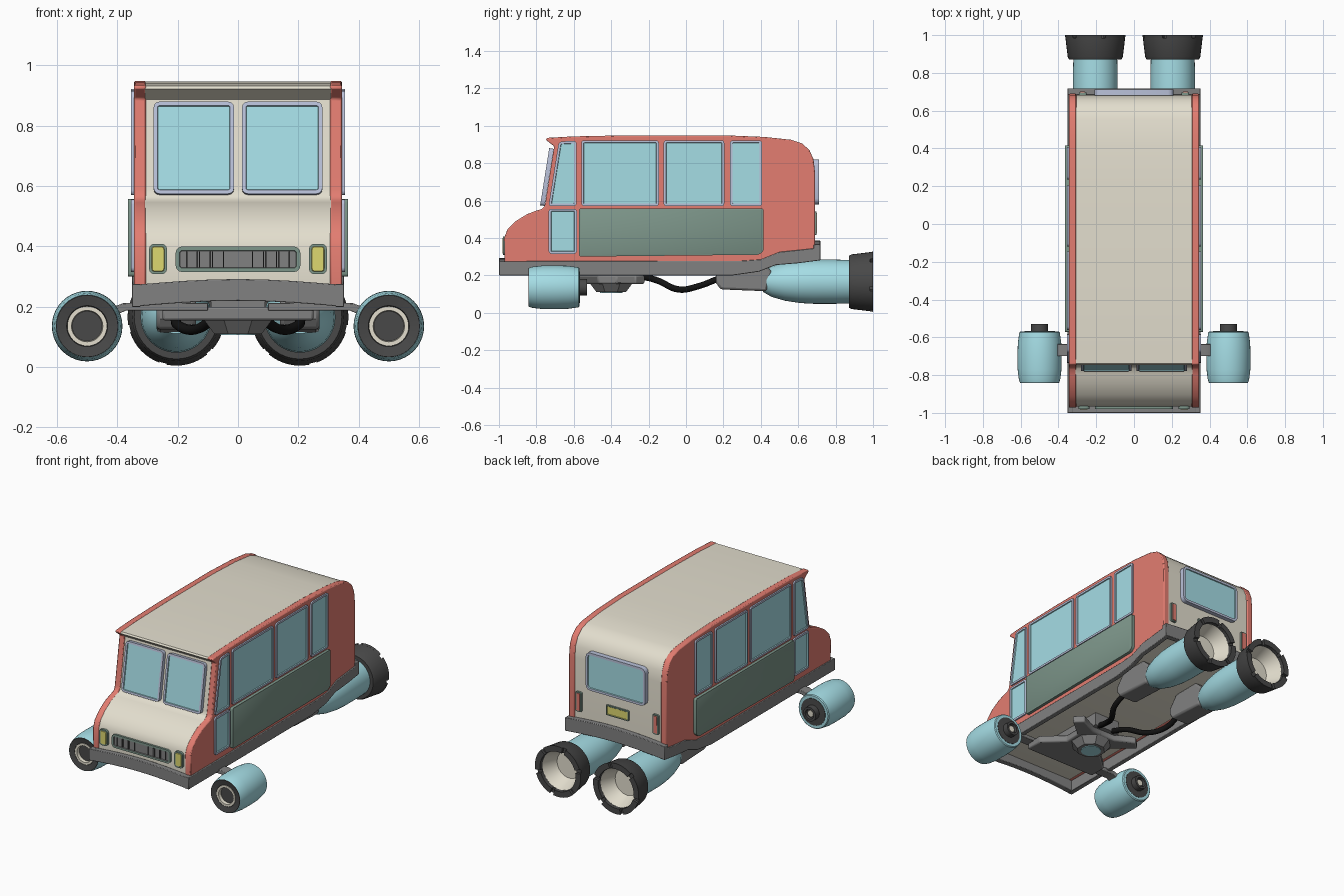
import bpy, bmesh
from math import radians, pi, cos, sin
from mathutils import Matrix, Vector

cube = bpy.data.objects.get("Cube")
if cube:
    bpy.data.objects.remove(cube, do_unlink=True)


def material(name, r, g, b):
    lin = [((c / 255 + 0.055) / 1.055) ** 2.4 for c in (r, g, b)] + [1]
    m = bpy.data.materials.new(name)
    m.use_nodes = True
    m.diffuse_color = lin
    m.node_tree.nodes["Principled BSDF"].inputs["Base Color"].default_value = lin
    return m


RED = material("coral red", 227, 125, 113)
CREAM = material("cream", 227, 222, 206)
CYAN = material("pale cyan", 165, 221, 229)
GREEN = material("sage green", 125, 150, 138)
LILAC = material("lilac trim", 186, 194, 218)
GREY = material("mid grey", 129, 129, 129)
DARK = material("dark grey", 72, 72, 72)
YELLOW = material("lamp yellow", 222, 216, 112)
BLACK = material("cable black", 18, 18, 18)

X, Y, Z = Vector((1, 0, 0)), Vector((0, 1, 0)), Vector((0, 0, 1))


def plane(u, v, origin):
    """Matrix whose local XY lies along u, v and whose local Z is the outward normal."""
    m = Matrix((u, v, u.cross(v))).transposed().to_4x4()
    m.translation = origin
    return m


def finish(name, bm, mats, mirror=False, bevel=0, angle=35):
    bmesh.ops.recalc_face_normals(bm, faces=bm.faces)
    for f in bm.faces:
        f.smooth = True
    mesh = bpy.data.meshes.new(name)
    bm.to_mesh(mesh)
    bm.free()
    for m in mats:
        mesh.materials.append(m)
    mesh.set_sharp_from_angle(angle=radians(angle))
    ob = bpy.data.objects.new(name, mesh)
    bpy.context.collection.objects.link(ob)
    if bevel:
        mod = ob.modifiers.new("Bevel", 'BEVEL')
        mod.width, mod.segments, mod.limit_method = bevel, 2, 'ANGLE'
        mod.angle_limit = radians(45)
    if mirror:
        ob.modifiers.new("Mirror", 'MIRROR').use_mirror_merge = False
    return ob


def prism(name, pts, depth, matrix, mat, mirror=False, bevel=0):
    bm = bmesh.new()
    face = bm.faces.new([bm.verts.new((a, b, 0)) for a, b in pts])
    ext = bmesh.ops.extrude_face_region(bm, geom=[face])
    bmesh.ops.translate(bm, vec=(0, 0, depth), verts=[v for v in ext["geom"] if isinstance(v, bmesh.types.BMVert)])
    bm.transform(matrix)
    return finish(name, bm, [mat], mirror, bevel)


def rect(a0, a1, b0, b1):
    return [(a0, b0), (a1, b0), (a1, b1), (a0, b1)]


def box(name, lo, hi, mat, mirror=False):
    pts = rect(lo[0], hi[0], lo[1], hi[1])
    return prism(name, pts, hi[2] - lo[2], Matrix.Translation((0, 0, lo[2])), mat, mirror)


def panel(name, pts, matrix, mats, depth=0.014, rim=0.013, recess=0.006, radius=0.016, mirror=False):
    """Rounded raised frame with an inset infill (a negative recess makes it stand proud)."""
    bm = bmesh.new()
    bm.faces.new([bm.verts.new((a, b, 0)) for a, b in pts])
    bmesh.ops.bevel(bm, geom=bm.verts[:], offset=radius, segments=3, profile=0.5, affect='VERTICES')
    ext = bmesh.ops.extrude_face_region(bm, geom=bm.faces[:])
    top = next(f for f in ext["geom"] if isinstance(f, bmesh.types.BMFace))
    bmesh.ops.translate(bm, vec=(0, 0, depth), verts=top.verts[:])
    top.normal_update()
    bmesh.ops.inset_individual(bm, faces=[top], thickness=rim)
    top.material_index = 1
    bmesh.ops.inset_individual(bm, faces=[top], thickness=0.002)
    bmesh.ops.translate(bm, vec=(0, 0, -recess), verts=top.verts[:])
    bm.transform(matrix)
    return finish(name, bm, mats, mirror)


def lathe(name, profile, cx, cz, mat, closed=True, start=0, sweep=2 * pi, steps=40):
    """Turn (radius, y) points about an axis along Y; mirrored to the other side."""
    bm = bmesh.new()
    vs = [bm.verts.new((r, y, 0)) for r, y in profile]
    es = [bm.edges.new(p) for p in zip(vs, vs[1:] + (vs[:1] if closed else []))]
    bmesh.ops.rotate(bm, verts=vs, cent=(0, 0, 0), matrix=Matrix.Rotation(start, 3, 'Y'))
    bmesh.ops.spin(bm, geom=vs + es, cent=(0, 0, 0), axis=(0, 1, 0), angle=sweep, steps=steps)
    bmesh.ops.remove_doubles(bm, verts=bm.verts, dist=1e-5)
    bmesh.ops.holes_fill(bm, edges=[e for e in bm.edges if e.is_boundary], sides=0)
    bmesh.ops.translate(bm, vec=(cx, 0, cz), verts=bm.verts)
    return finish(name, bm, [mat], True)


# Body: cream core between two red side walls
profile = [(-0.97, 0.27), (-0.972, 0.40), (-0.955, 0.445), (-0.91, 0.49), (-0.85, 0.527), (-0.80, 0.546),
           (-0.77, 0.555), (-0.757, 0.568), (-0.752, 0.59), (-0.705, 0.89), (-0.75, 0.925), (-0.743, 0.935),
           (-0.6, 0.943), (-0.3, 0.949), (0.2, 0.949), (0.42, 0.94), (0.56, 0.925), (0.62, 0.905),
           (0.66, 0.87), (0.682, 0.82), (0.69, 0.75), (0.69, 0.34), (0.5, 0.32), (0.4, 0.27)]
core = [(-0.14 + (y + 0.14) * 0.993, 0.6 + (z - 0.6) * 0.993) for y, z in profile]
prism("body_core", core, 0.62, plane(Y, Z, (-0.31, 0, 0)), CREAM)
prism("side_wall", profile, 0.04, plane(Y, Z, (0.305, 0, 0)), RED, True, 0.006)

# Skirt and bumpers
skirt = [(-1, 0.2), (0.25, 0.2), (0.39, 0.22), (0.48, 0.255), (0.6, 0.265), (0.715, 0.28), (0.715, 0.365),
         (0.69, 0.345), (0.6, 0.335), (0.5, 0.325), (0.4, 0.285), (0.3, 0.278), (-1, 0.275)]
prism("side_skirt", skirt, 0.03, plane(Y, Z, (0.322, 0, 0)), GREY, True, 0.003)


def bumper(name, y, low, high):
    xs = [-0.352 + 0.088 * i for i in range(9)]
    arch = [0.02 * cos(x / 0.352 * pi / 2) for x in xs]
    pts = [(x, low + a) for x, a in zip(xs, arch)] + [(x, high + a) for x, a in zip(xs, arch)][::-1]
    prism(name, pts, 0.035, plane(X, Z, (0, y, 0)), GREY, bevel=0.003)


bumper("front_bumper", -0.965, 0.2, 0.272)
bumper("rear_bumper", 0.718, 0.28, 0.365)

# Side windows, door pane and lower panel
side = plane(Y, Z, (0.34, 0, 0))
glazed = [LILAC, CYAN]
panel("quarter_window", [(-0.735, 0.57), (-0.585, 0.57), (-0.585, 0.92), (-0.68, 0.915)], side, glazed, mirror=True)
for i, (a, b) in enumerate([(-0.56, -0.145), (-0.12, 0.205), (0.235, 0.407)]):
    panel("side_window_%d" % (i + 1), rect(a, b, 0.57, 0.922), side, glazed, mirror=True)
panel("door_pane", rect(-0.735, -0.583, 0.315, 0.556), side, glazed, mirror=True)
panel("lower_panel", [(-0.572, 0.3), (0.39, 0.31), (0.415, 0.33), (0.415, 0.557), (-0.572, 0.557)], side,
      [GREEN, GREEN], depth=0.024, rim=0.006, recess=-0.001, radius=0.01, mirror=True)

# Windscreen
slope = Vector((0, 0.157, 0.988))
panel("windscreen", rect(0.013, 0.28, 0, 0.309), plane(X, slope, (0, -0.756, 0.571)), glazed,
      depth=0.024, rim=0.013, radius=0.02, mirror=True)

# Grille and headlamps
nose = plane(X, Z, (0, -0.952, 0))
panel("grille", rect(-0.207, 0.207, 0.315, 0.4), nose, [GREEN, GREY], depth=0.027, rim=0.013, radius=0.022)
for i, x in enumerate([0.048, 0.085, 0.092, 0.128, 0.135, 0.17]):
    box("grille_slat_%d" % (i + 1), (x - 0.002, -0.978, 0.331), (x + 0.002, -0.967, 0.384), DARK, True)
panel("headlamp", rect(0.235, 0.295, 0.308, 0.409), nose, [GREEN, YELLOW], depth=0.027, rim=0.009,
      recess=-0.003, radius=0.018, mirror=True)

# Rear window, tail lamps and plate
rear = plane(-X, Z, (0, 0.68, 0))
panel("rear_window", rect(-0.21, 0.21, 0.58, 0.82), rear, glazed, depth=0.032, rim=0.015, radius=0.03)
panel("tail_lamp", rect(-0.292, -0.252, 0.415, 0.54), rear, [GREEN, RED], depth=0.017, rim=0.007,
      recess=-0.004, radius=0.007, mirror=True)
panel("rear_plate", rect(-0.08, 0.08, 0.445, 0.51), rear, [GREEN, YELLOW], depth=0.014, rim=0.007,
      recess=0.002, radius=0.006)

# Front thruster pods
fx, fz = 0.5, 0.136
lathe("front_pod", [(0.104, -0.84), (0.11, -0.82), (0.116, -0.77), (0.117, -0.7), (0.115, -0.63), (0.107, -0.575),
                    (0.102, -0.57), (0.07, -0.57), (0.07, -0.8)], fx, fz, CYAN)
lathe("front_pod_ring", [(0.102, -0.842), (0.106, -0.83), (0.09, -0.8), (0.06, -0.8), (0.068, -0.835)], fx, fz, DARK)
lathe("front_pod_nozzle", [(0.066, -0.836), (0.066, -0.8), (0.048, -0.8), (0.052, -0.836)], fx, fz, CREAM)
lathe("front_pod_core", [(0, -0.815), (0.052, -0.815), (0.072, -0.79), (0, -0.79)], fx, fz, DARK, False)
lathe("front_pod_cap", [(0, -0.59), (0.085, -0.59), (0.085, -0.568), (0.045, -0.566), (0.044, -0.53),
                        (0.03, -0.53), (0.03, -0.55), (0, -0.55)], fx, fz, DARK, False)
lathe("front_pod_hub", [(0, -0.56), (0.02, -0.56), (0.02, -0.54), (0, -0.54)], fx, fz, CREAM, False)
prism("pod_arm", [(0.1, 0.188), (0.37, 0.188), (0.4, 0.175), (0.44, 0.165), (0.44, 0.18), (0.415, 0.2),
                  (0.38, 0.212), (0.1, 0.212)], 0.065, plane(X, Z, (0, -0.635, 0)), GREY, True, 0.003)

# Rear thrusters with notched bells
rx, rz = 0.205, 0.166
lathe("rear_pod", [(0, 0.41), (0.055, 0.412), (0.082, 0.46), (0.102, 0.53), (0.114, 0.61), (0.118, 0.68),
                   (0.118, 0.8), (0.116, 0.88), (0, 0.88)], rx, rz, CYAN, False)
lathe("rear_bell", [(0.1, 0.872), (0.139, 0.872), (0.146, 0.885), (0.158, 0.984), (0.124, 0.984), (0.115, 0.9)],
      rx, rz, DARK)
lathe("rear_bell_liner", [(0, 0.885), (0.085, 0.885), (0.1, 0.92), (0.123, 0.978), (0.125, 0.978), (0.118, 0.88),
                          (0, 0.88)], rx, rz, CREAM, False)
for i in range(6):
    lathe("rear_bell_tooth_%d" % (i + 1), [(0.158, 0.984), (0.161, 1.0), (0.125, 1.0), (0.124, 0.984)], rx, rz, DARK,
          start=i * pi / 3 + 0.32, sweep=pi / 3 - 0.15, steps=8)
prism("rear_pod_mount", [(0.16, 0.16), (0.185, 0.125), (0.43, 0.115), (0.46, 0.22), (0.4, 0.275), (0.22, 0.275),
                         (0.16, 0.2)], 0.13, plane(Y, Z, (0.14, 0, 0)), GREY, True, 0.012)

# Undercarriage hub with four splayed arms
half = [(0.08, -0.28), (0.2, -0.22), (0.25, -0.27), (0.13, -0.37), (0.13, -0.47), (0.25, -0.58), (0.25, -0.69),
        (0.1, -0.69)]
prism("hub_plate", half + [(-x, y) for x, y in half[::-1]], 0.045, Matrix.Translation((0, 0, 0.155)), GREY,
      bevel=0.008)
box("hub_block", (-0.09, -0.66, 0.19), (0.09, -0.25, 0.28), GREY)
bm = bmesh.new()
bmesh.ops.create_cone(bm, cap_ends=True, segments=8, radius1=0.085, radius2=0.125, depth=0.05)
bm.transform(Matrix.Translation((0, -0.4, 0.135)) @ Matrix.Rotation(pi / 8, 4, 'Z'))
finish("hub_drum", bm, [GREY])
disc = [(0.06 * cos(t * pi / 8), -0.4 + 0.06 * sin(t * pi / 8)) for t in range(16)]
prism("hub_lens", disc, 0.006, Matrix.Translation((0, 0, 0.106)), CYAN)

# Power cables from the hub to the rear mounts
for s, name in ((1, "left_cable"), (-1, "right_cable")):
    cu = bpy.data.curves.new(name, 'CURVE')
    cu.dimensions, cu.bevel_depth, cu.bevel_resolution, cu.resolution_u = '3D', 0.017, 2, 8
    path = [(0.05, -0.26, 0.2), (0.07, -0.16, 0.175), (0.14, -0.04, 0.125), (0.2, 0.06, 0.14), (0.205, 0.18, 0.185)]
    sp = cu.splines.new('BEZIER')
    sp.bezier_points.add(len(path) - 1)
    for p, (x, y, z) in zip(sp.bezier_points, path):
        p.co = (s * x, y, z)
        p.handle_left_type = p.handle_right_type = 'AUTO'
    cu.materials.append(BLACK)
    bpy.context.collection.objects.link(bpy.data.objects.new(name, cu))
